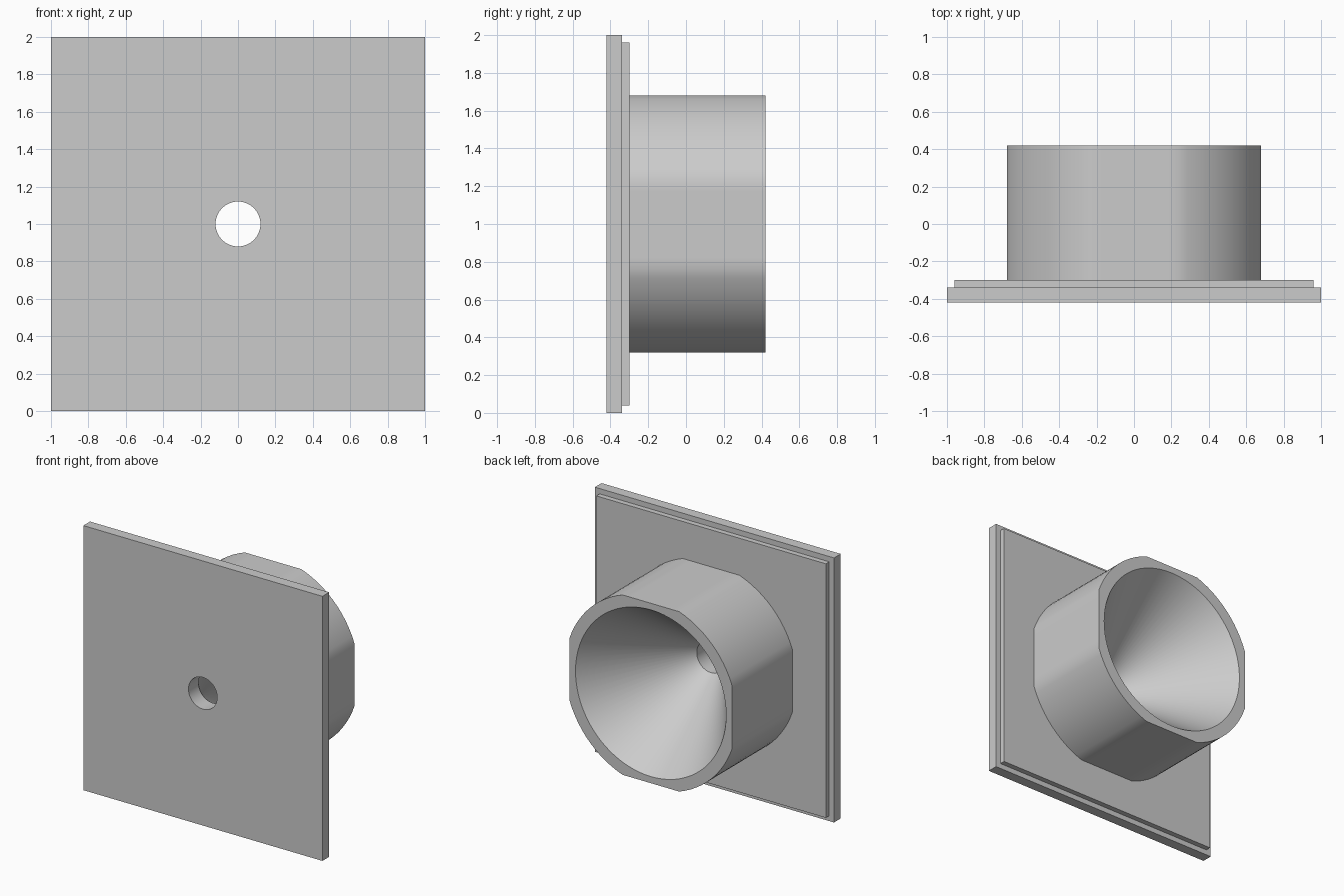
import bpy, bmesh, math

cube = bpy.data.objects.get("Cube")
if cube:
    bpy.data.objects.remove(cube, do_unlink=True)

CENTRE_Z = 1.0
FLAT = 0.68        # half width across the flats of the housing
ROUND = 0.72       # radius of the housing between the flats
HOLE = 0.12
CONE = 0.63
FRONT, STEP, SEAT, REAR = -0.42, -0.34, -0.30, 0.42

# Shared angles: each quadrant has one flat and one arc, so all rings line up
edge = math.acos(FLAT / ROUND)
angles = []
for q in range(4):
    base = q * math.pi / 2
    angles += [base - edge + 2 * edge * i / 8 for i in range(8)]
    angles += [base + edge + (math.pi / 2 - 2 * edge) * i / 12 for i in range(12)]

grey = bpy.data.materials.new("light_grey")
grey.use_nodes = True
colour = (0.6, 0.6, 0.6, 1)
grey.diffuse_color = colour
grey.node_tree.nodes["Principled BSDF"].inputs["Base Color"].default_value = colour


def circle(radius):
    return lambda a: radius


def square(half):
    return lambda a: half / max(abs(math.cos(a)), abs(math.sin(a)))


def flatted_circle(a):
    return min(ROUND, square(FLAT)(a))


def loft(name, rings):
    """Join (outline, y) rings in order and back to the first one."""
    bm = bmesh.new()
    loops = []
    for outline, y in rings:
        loops.append([bm.verts.new((outline(a) * math.cos(a), y,
                                    CENTRE_Z + outline(a) * math.sin(a)))
                      for a in angles])
    n = len(angles)
    for k, low in enumerate(loops):
        high = loops[(k + 1) % len(loops)]
        for i in range(n):
            j = (i + 1) % n
            bm.faces.new((low[i], low[j], high[j], high[i]))
    bmesh.ops.recalc_face_normals(bm, faces=bm.faces)
    mesh = bpy.data.meshes.new(name)
    bm.to_mesh(mesh)
    bm.free()
    mesh.materials.append(grey)
    obj = bpy.data.objects.new(name, mesh)
    bpy.context.collection.objects.link(obj)
    bpy.ops.object.select_all(action='DESELECT')
    obj.select_set(True)
    bpy.context.view_layer.objects.active = obj
    bpy.ops.object.shade_smooth_by_angle(angle=math.radians(30))


def drilled_plate(name, half, y0, y1):
    loft(name, [(circle(HOLE), y0), (square(half), y0),
                (square(half), y1), (circle(HOLE), y1)])


# Square front plate and the slightly smaller step behind it
drilled_plate("front_plate", 1.0, FRONT, STEP)
drilled_plate("step_plate", 0.96, STEP, SEAT)

# Housing with four flats and a conical bore narrowing to the hole
loft("cone_housing", [(flatted_circle, SEAT), (flatted_circle, REAR),
                      (circle(CONE), REAR), (circle(HOLE), SEAT)])
